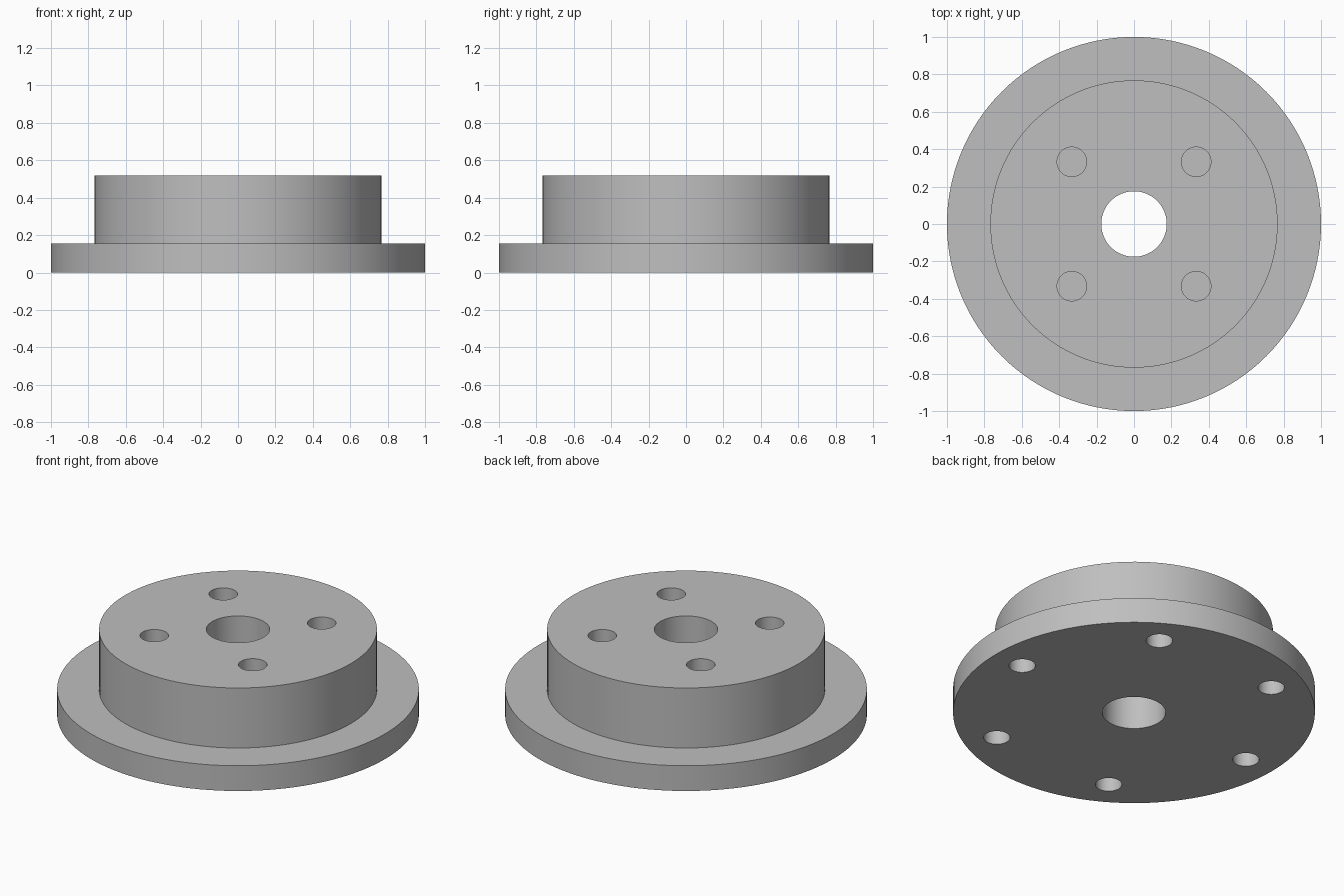
import bpy, bmesh, math

if "Cube" in bpy.data.objects:
    bpy.data.objects.remove(bpy.data.objects["Cube"], do_unlink=True)

FLANGE_R, HUB_R, BORE_R = 1.0, 0.768, 0.175
FLANGE_H, HUB_H = 0.154, 0.52
SEGMENTS = 128

grey = bpy.data.materials.new("plain grey")
grey.use_nodes = True
colour = (0.52, 0.52, 0.52, 1)
grey.diffuse_color = colour
grey.node_tree.nodes["Principled BSDF"].inputs["Base Color"].default_value = colour


def make_object(name, bm):
    bmesh.ops.recalc_face_normals(bm, faces=bm.faces)
    mesh = bpy.data.meshes.new(name)
    bm.to_mesh(mesh)
    bm.free()
    mesh.materials.append(grey)
    obj = bpy.data.objects.new(name, mesh)
    bpy.context.collection.objects.link(obj)
    return obj


def lathe(name, profile):
    """Spin a closed (radius, height) profile round the z axis."""
    bm = bmesh.new()
    verts = [bm.verts.new((r, 0, z)) for r, z in profile]
    edges = [bm.edges.new((a, b)) for a, b in zip(verts, verts[1:] + verts[:1])]
    bmesh.ops.spin(bm, geom=verts + edges, cent=(0, 0, 0), axis=(0, 0, 1),
                   angle=math.tau, steps=SEGMENTS, use_duplicate=False)
    bmesh.ops.remove_doubles(bm, verts=bm.verts, dist=1e-4)
    return make_object(name, bm)


def hole_ring(name, count, ring_r, hole_r, z0, z1, start):
    """A ring of upright cylinders used to drill holes."""
    bm = bmesh.new()
    for i in range(count):
        a = start + math.tau * i / count
        new = bmesh.ops.create_cone(bm, cap_ends=True, segments=48,
                                    radius1=hole_r, radius2=hole_r, depth=z1 - z0)
        bmesh.ops.translate(bm, verts=new["verts"], vec=(
            ring_r * math.cos(a), ring_r * math.sin(a), (z0 + z1) / 2))
    cutter = make_object(name, bm)
    cutter.hide_render = True
    return cutter


# Stepped body: wide flange, raised hub and central bore
body = lathe("flanged_hub", [
    (BORE_R, 0), (FLANGE_R, 0), (FLANGE_R, FLANGE_H),
    (HUB_R, FLANGE_H), (HUB_R, HUB_H), (BORE_R, HUB_H)])

# Blind holes: four in the hub top, six in the flange underside
cutters = [
    hole_ring("top_hole_cutter", 4, 0.47, 0.079, 0.24, HUB_H + 0.1, math.pi / 4),
    hole_ring("bottom_hole_cutter", 6, 0.807, 0.073, -0.1, 0.12, 0)]

bpy.ops.object.select_all(action="DESELECT")
bpy.context.view_layer.objects.active = body
body.select_set(True)
for cutter in cutters:
    mod = body.modifiers.new(cutter.name, "BOOLEAN")
    mod.operation = "DIFFERENCE"
    mod.solver = "EXACT"
    mod.object = cutter
    bpy.ops.object.modifier_apply(modifier=mod.name)
    bpy.data.objects.remove(cutter, do_unlink=True)

bpy.ops.object.shade_smooth_by_angle(angle=math.radians(30))
